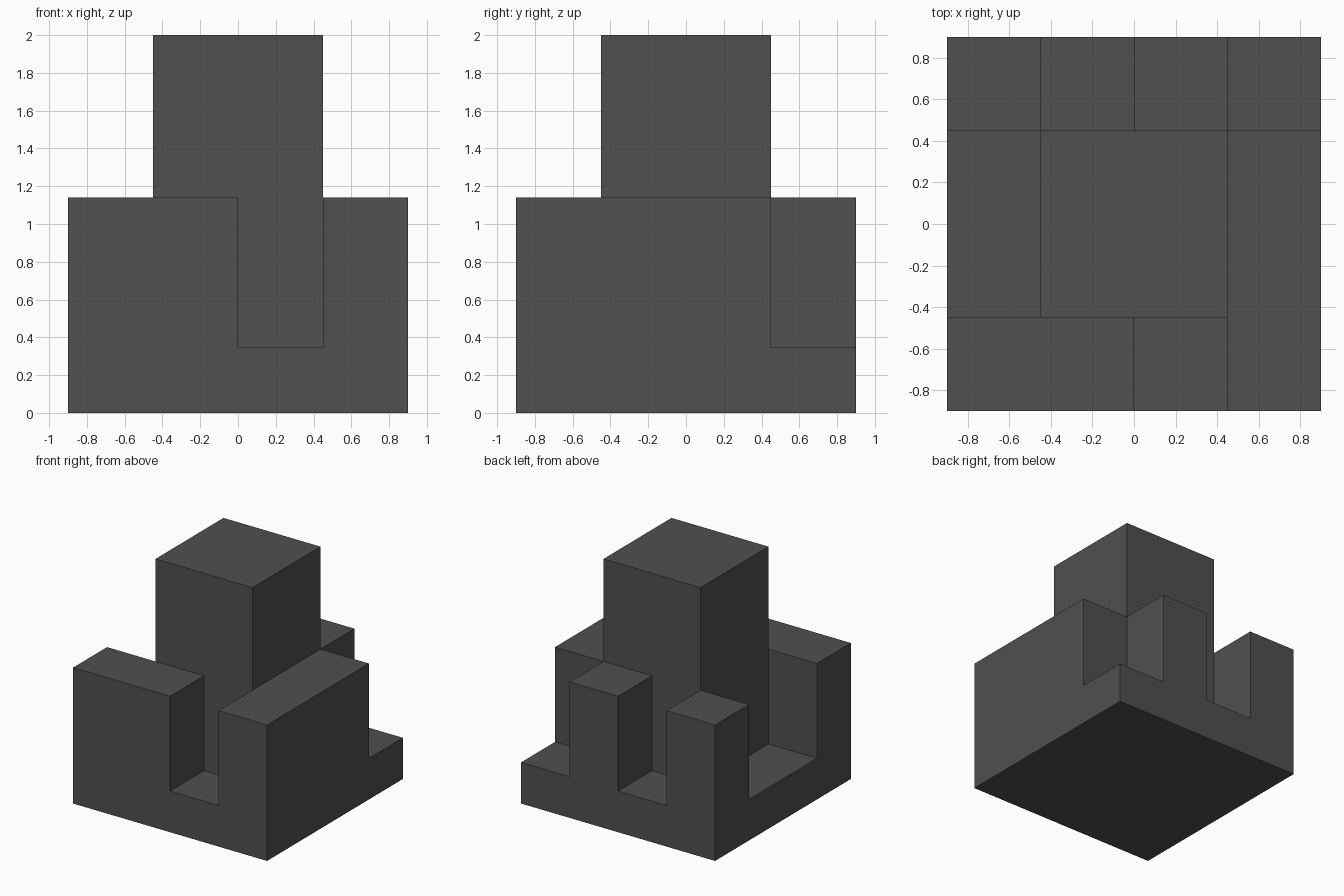
import bpy
import bmesh
import math
from mathutils import Vector

cube = bpy.data.objects.get("Cube")
if cube:
    bpy.data.objects.remove(cube, do_unlink=True)

HALF, CELL = 0.9, 0.45
BASE, WALL, TOP = 0.345, 1.14, 2.0

# One flat colour
grey = bpy.data.materials.new("dark_grey")
grey.use_nodes = True
colour = (0.08, 0.08, 0.08, 1)
grey.diffuse_color = colour
grey.node_tree.nodes["Principled BSDF"].inputs["Base Color"].default_value = colour

# Plan rectangles (x0, x1, y0, y1), in cells from the centre
tower = [(-1, 1, -1, 1)]
walls = [
    (-2, 0, -2, -1),   # front wall
    (1, 2, -2, 1),     # side wall
    (0, 1, 1, 2),      # back post
    (-2, -1, 1, 2),    # back corner post
]


def inside(face, rects):
    c = face.calc_center_median() / CELL
    return any(x0 < c.x < x1 and y0 < c.y < y1 for x0, x1, y0, y1 in rects)


def raise_faces(bm, faces, height):
    """Extrude faces straight up and return the new top faces."""
    geom = bmesh.ops.extrude_face_region(bm, geom=faces)["geom"]
    verts = [g for g in geom if isinstance(g, bmesh.types.BMVert)]
    bmesh.ops.translate(bm, verts=verts, vec=Vector((0, 0, height)))
    return [g for g in geom if isinstance(g, bmesh.types.BMFace)]


# Square plan, raised in three steps: base, walls, tower
bm = bmesh.new()
bmesh.ops.create_grid(bm, x_segments=4, y_segments=4, size=HALF)
tops = raise_faces(bm, bm.faces[:], BASE)
tops = raise_faces(bm, [f for f in tops if inside(f, walls + tower)], WALL - BASE)
raise_faces(bm, [f for f in tops if inside(f, tower)], TOP - WALL)

# Merge coplanar faces into clean flat sides
bmesh.ops.recalc_face_normals(bm, faces=bm.faces[:])
bmesh.ops.dissolve_limit(bm, angle_limit=math.radians(1),
                         verts=bm.verts[:], edges=bm.edges[:])

mesh = bpy.data.meshes.new("stepped_tower_block")
bm.to_mesh(mesh)
bm.free()
mesh.materials.append(grey)
block = bpy.data.objects.new("stepped_tower_block", mesh)
bpy.context.collection.objects.link(block)
